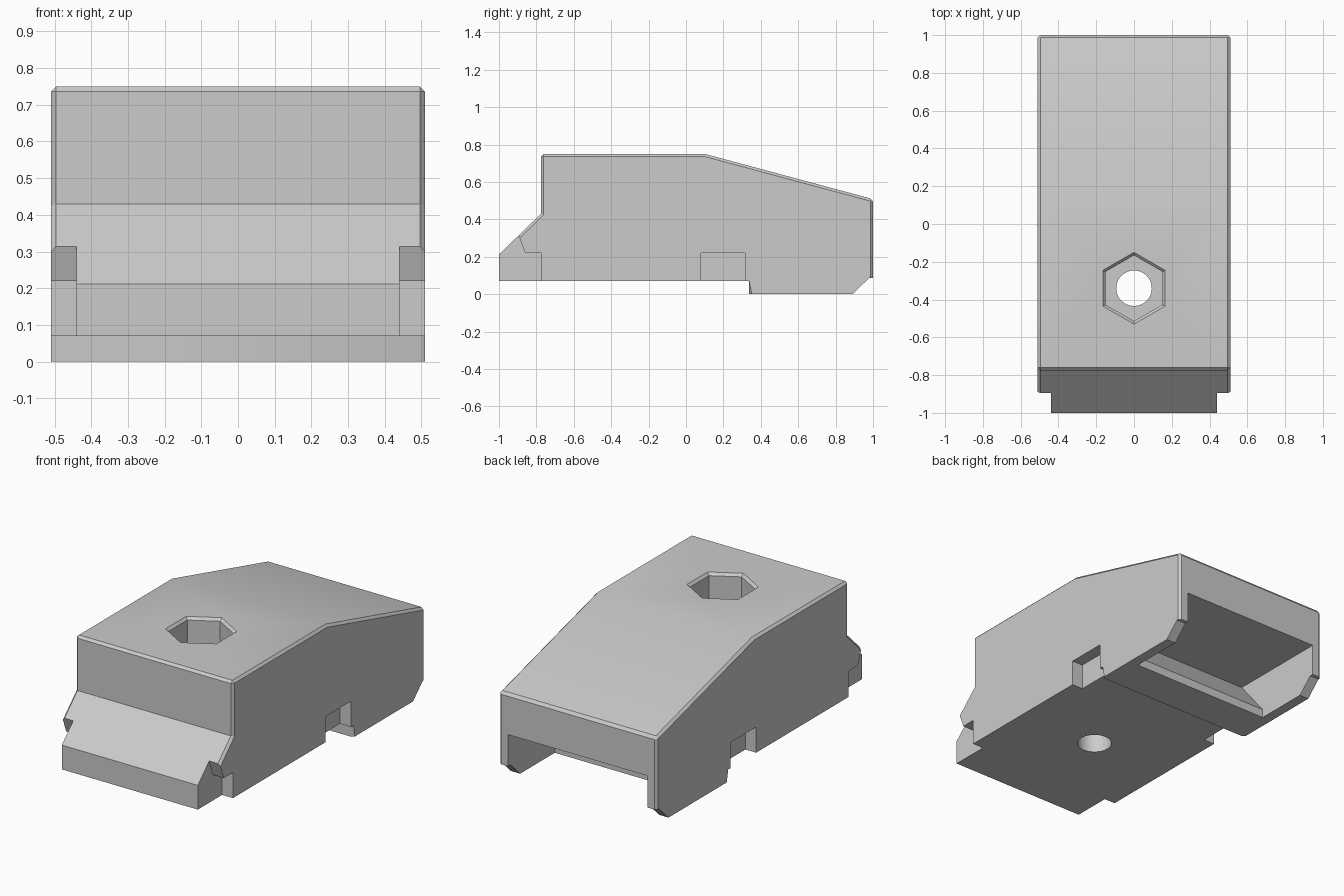
import bpy, bmesh, math

if "Cube" in bpy.data.objects:
    bpy.data.objects.remove(bpy.data.objects["Cube"])

HALF_W = 0.51
CHAMFER = 0.014

grey = bpy.data.materials.new("light grey")
grey.diffuse_color = (0.6, 0.6, 0.6, 1)
grey.use_nodes = True
grey.node_tree.nodes["Principled BSDF"].inputs["Base Color"].default_value = grey.diffuse_color


def finish(name, bm):
    bmesh.ops.recalc_face_normals(bm, faces=bm.faces)
    mesh = bpy.data.meshes.new(name)
    bm.to_mesh(mesh)
    bm.free()
    obj = bpy.data.objects.new(name, mesh)
    bpy.context.collection.objects.link(obj)
    mesh.materials.append(grey)
    return obj


def side_extrusion(points, x0, x1):
    """Extrude a (y, z) outline along x."""
    bm = bmesh.new()
    face = bm.faces.new([bm.verts.new((x0, y, z)) for y, z in points])
    out = bmesh.ops.extrude_face_region(bm, geom=[face])
    verts = [v for v in out["geom"] if isinstance(v, bmesh.types.BMVert)]
    bmesh.ops.translate(bm, verts=verts, vec=(x1 - x0, 0, 0))
    return bm


def hole(sides, r1, r2, z0, z1, turn=0):
    """Upright prism or cone at the bolt axis, r1 at z0 and r2 at z1."""
    bm = bmesh.new()
    rings = [[bm.verts.new((r * math.cos(turn + math.tau * i / sides),
                            -0.34 + r * math.sin(turn + math.tau * i / sides), z))
              for i in range(sides)] for r, z in ((r1, z0), (r2, z1))]
    for ring in rings:
        bm.faces.new(ring)
    for i in range(sides):
        j = (i + 1) % sides
        bm.faces.new((rings[0][i], rings[0][j], rings[1][j], rings[1][i]))
    return bm


# Clamp body outline, extruded across the width
outline = [(-1, 0.07), (-1, 0.212), (-0.775, 0.43), (-0.775, 0.75), (0.1, 0.75),
           (1, 0.508), (1, 0.085), (0.978, 0.085), (0.89, 0), (0.338, 0), (0.338, 0.07)]
bm = side_extrusion(outline, -HALF_W, HALF_W)


# Chamfer the exposed upper, rear and step edges
def chamfered(edge):
    a, b = (v.co for v in edge.verts)
    mid = (a + b) / 2
    if abs(a.x - b.x) > 0.5:        # edges running across
        return (mid.z > 0.7 and mid.y < 0) or (mid.y > 0.99 and mid.z > 0.4)
    return mid.z > 0.25 or (abs(mid.y - 0.338) < 0.01 and abs(a.z - b.z) > 0.01)


bm.normal_update()
bmesh.ops.bevel(bm, geom=[e for e in bm.edges if chamfered(e)], offset=CHAMFER,
                segments=1, profile=0.5, affect='EDGES', clamp_overlap=True)
body = finish("clamp_body", bm)

# Cutters: nose corners and side slots (both sides), rear pocket, nut recess, bolt hole
nose = [(-1.1, 0), (-0.775, 0), (-0.775, 0.22), (-0.86, 0.22),
        (-0.895, 0.315), (-0.895, 0.4), (-1.1, 0.4)]
slot = [(0.08, 0), (0.315, 0), (0.315, 0.22), (0.08, 0.22)]
pocket = [(0.39, 0.27), (1.1, 0.27), (1.1, -0.1), (0.57, -0.1), (0.57, 0.05)]
cutters = []
for s in (-1, 1):
    cutters.append(finish("nose_corner_cutter", side_extrusion(nose, s * 0.44, s * 0.6)))
    cutters.append(finish("side_slot_cutter", side_extrusion(slot, s * 0.44, s * 0.6)))
cutters.append(finish("rear_pocket_cutter", side_extrusion(pocket, -0.45, 0.45)))
turn = math.pi / 6
cutters.append(finish("nut_recess_cutter", hole(6, 0.174, 0.174, 0.3, 0.9, turn)))
cutters.append(finish("recess_rim_cutter", hole(6, 0.174, 0.206, 0.735, 0.765, turn)))
cutters.append(finish("bolt_hole_cutter", hole(48, 0.094, 0.094, -0.1, 0.5)))

bpy.context.view_layer.objects.active = body
body.select_set(True)
for cutter in cutters:
    cutter.hide_render = True
    mod = body.modifiers.new(cutter.name, 'BOOLEAN')
    mod.operation = 'DIFFERENCE'
    mod.solver = 'EXACT'
    mod.object = cutter
    bpy.ops.object.modifier_apply(modifier=mod.name)
for cutter in cutters:
    bpy.data.objects.remove(cutter, do_unlink=True)

bpy.ops.object.shade_smooth_by_angle(angle=math.radians(30))
